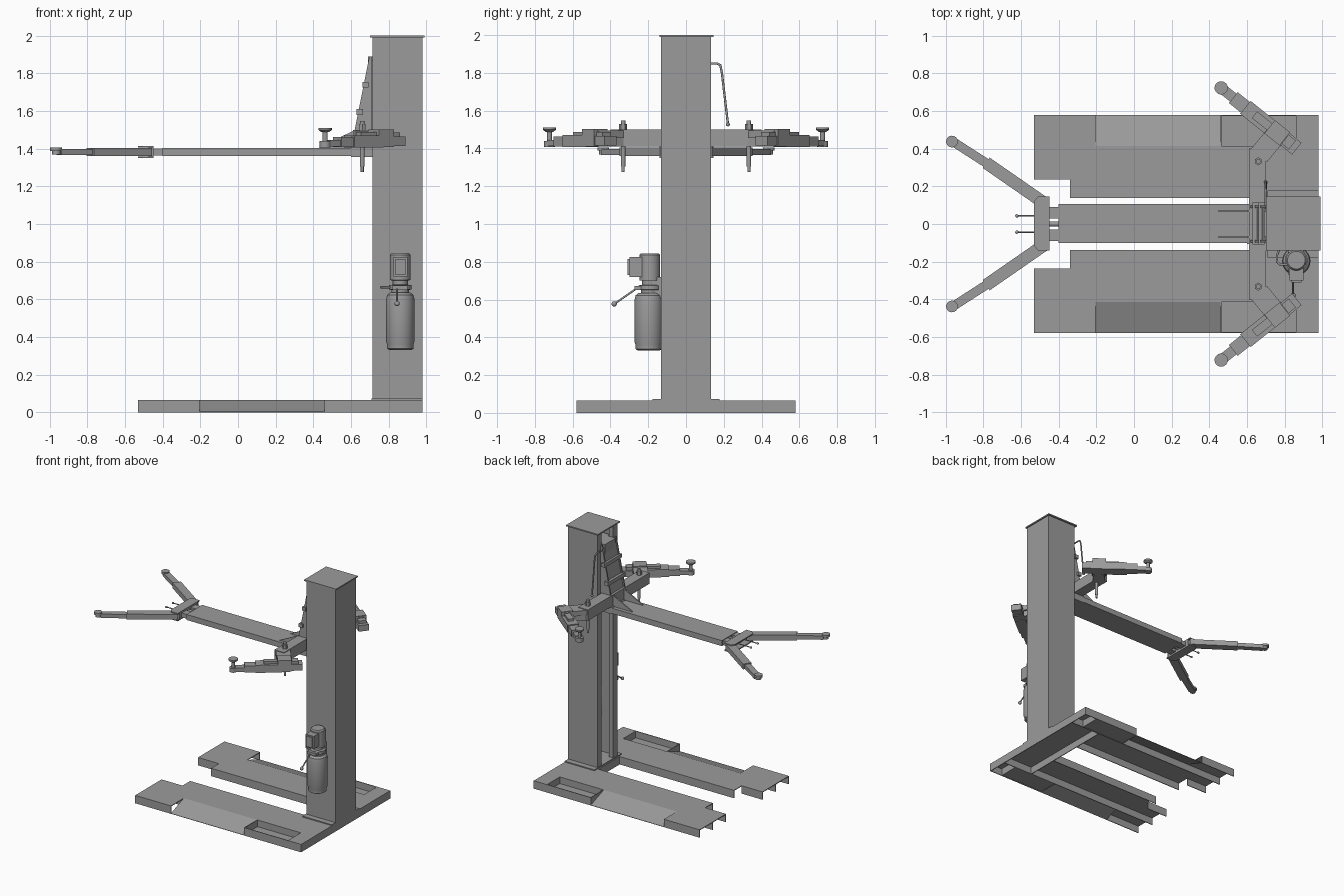
import bpy, bmesh, math
from mathutils import Vector

if "Cube" in bpy.data.objects:
    bpy.data.objects.remove(bpy.data.objects["Cube"])

grey = bpy.data.materials.new("dark_grey")
grey.diffuse_color = (0.33, 0.33, 0.33, 1)
grey.use_nodes = True
grey.node_tree.nodes["Principled BSDF"].inputs["Base Color"].default_value = grey.diffuse_color


def make(name, bm):
    bmesh.ops.recalc_face_normals(bm, faces=bm.faces)
    me = bpy.data.meshes.new(name)
    bm.to_mesh(me)
    bm.free()
    me.materials.append(grey)
    ob = bpy.data.objects.new(name, me)
    bpy.context.collection.objects.link(ob)
    return ob


def smooth(ob):
    bpy.ops.object.select_all(action='DESELECT')
    bpy.context.view_layer.objects.active = ob
    ob.select_set(True)
    bpy.ops.object.shade_smooth_by_angle(angle=math.radians(35))


def prism(name, pts, off):
    """Extrude a closed 3D polygon by a vector."""
    bm = bmesh.new()
    f = bm.faces.new([bm.verts.new(p) for p in pts])
    r = bmesh.ops.extrude_face_region(bm, geom=[f])
    bmesh.ops.translate(bm, vec=off, verts=[v for v in r['geom'] if isinstance(v, bmesh.types.BMVert)])
    return make(name, bm)


def box(name, x0, x1, y0, y1, z0, z1):
    return prism(name, [(x0, y0, z0), (x1, y0, z0), (x1, y1, z0), (x0, y1, z0)], (0, 0, z1 - z0))


def beam(name, a, b, w, z0, z1, s=1, w2=None):
    """Box along a plan segment, optionally tapered; s mirrors in y."""
    a, b = Vector((a[0], a[1] * s)), Vector((b[0], b[1] * s))
    d = (b - a).normalized()
    n = Vector((-d.y, d.x))
    n0, n1 = n * w / 2, n * (w2 or w) / 2
    pts = [(p.x, p.y, z0) for p in (a + n0, b + n1, b - n1, a - n0)]
    return prism(name, pts, (0, 0, z1 - z0))


def rod(name, a, b, r, n=20):
    a, b = Vector(a), Vector(b)
    bm = bmesh.new()
    bmesh.ops.create_cone(bm, cap_ends=True, segments=n, radius1=r, radius2=r, depth=(b - a).length)
    q = Vector((0, 0, 1)).rotation_difference(b - a).to_matrix()
    bmesh.ops.rotate(bm, matrix=q, verts=bm.verts)
    bmesh.ops.translate(bm, vec=(a + b) / 2, verts=bm.verts)
    ob = make(name, bm)
    if n > 8:
        smooth(ob)
    return ob


def ball(name, c, r):
    bm = bmesh.new()
    bmesh.ops.create_uvsphere(bm, u_segments=16, v_segments=10, radius=r)
    bmesh.ops.translate(bm, vec=c, verts=bm.verts)
    smooth(make(name, bm))


def lathe(name, prof, cx, cy, n=32):
    bm = bmesh.new()
    vs = [bm.verts.new((r, 0, z)) for r, z in prof]
    es = [bm.edges.new(e) for e in zip(vs, vs[1:])]
    bmesh.ops.spin(bm, geom=vs + es, cent=(0, 0, 0), axis=(0, 0, 1), angle=2 * math.pi, steps=n)
    bmesh.ops.remove_doubles(bm, verts=bm.verts, dist=1e-5)
    bmesh.ops.translate(bm, vec=(cx, cy, 0), verts=bm.verts)
    smooth(make(name, bm))


def pipe(name, pts, r):
    for i, (a, b) in enumerate(zip(pts, pts[1:])):
        rod(f"{name}_{i}", a, b, r, 12)
        ball(f"{name}_bend_{i}", b, r)


H, T = 0.065, 0.006

# Base: hollow sheet-metal runners with drive-over ramps
for s, side in ((1, "back"), (-1, "front")):
    def sheet(name, x0, x1, y0, y1, z0=H - T, z1=H):
        box(f"{side}_{name}", x0, x1, min(s * y0, s * y1), max(s * y0, s * y1), z0, z1)
    sheet("runner_deck", -0.34, 0.70, 0.137, 0.41)
    sheet("runner_tip", -0.53, -0.34, 0.237, 0.41)
    sheet("outer_deck", -0.53, -0.205, 0.41, 0.58)
    sheet("foot_edge_deck", 0.86, 0.98, 0.41, 0.58)
    sheet("pocket_floor", 0.46, 0.86, 0.41, 0.58, 0.004, 0.010)
    sheet("inner_wall", -0.34, 0.70, 0.137, 0.137 + T, 0, H)
    sheet("tip_wall", -0.53, -0.34, 0.237, 0.237 + T, 0, H)
    sheet("middle_wall", -0.53, 0.98, 0.407, 0.407 + T, 0, H)
    sheet("outer_wall_a", -0.53, -0.205, 0.58 - T, 0.58, 0, H)
    sheet("outer_wall_b", 0.46, 0.98, 0.58 - T, 0.58, 0, H)
    sheet("pocket_wall_a", 0.86, 0.86 + T, 0.41, 0.58, 0, H)
    sheet("pocket_wall_b", 0.46, 0.46 + T, 0.41, 0.58, 0, H)
    prism(f"{side}_ramp", [(-0.205, s * 0.413, H), (-0.205, s * 0.58, 0.003), (-0.205, s * 0.58, 0),
                           (-0.205, s * 0.413, H - T)], (0.665, 0, 0))
box("foot_deck", 0.70, 0.98, -0.41, 0.41, H - T, H)
box("foot_back_wall", 0.98 - T, 0.98, -0.58, 0.58, 0, H)
box("foot_inner_wall", 0.70, 0.70 + T, -0.41, 0.41, 0, H - T)
box("column_foot_plate", 0.71, 0.98, -0.178, 0.178, H, 0.073)

# Column: lipped channel open toward the lift arms
t = 0.008
half = [(0.98, 0.132), (0.715, 0.132), (0.715, 0.075), (0.755, 0.075), (0.755, 0.075 + t),
        (0.715 + t, 0.075 + t), (0.715 + t, 0.132 - t), (0.98 - t, 0.132 - t)]
prof = half + [(x, -y) for x, y in reversed(half)]
prism("column", [(x, y, 0.073) for x, y in prof], (0, 0, 1.917))
box("column_cap", 0.70, 0.99, -0.14, 0.145, 1.99, 2.0)

# Carriage: slider in the column, sloped back rest, cross beam
box("carriage_slider", 0.76, 0.93, -0.10, 0.10, 1.36, 1.89)
box("carriage_neck", 0.69, 0.77, -0.07, 0.07, 1.36, 1.89)
prism("back_rest", [(0.715, -0.085, 1.87), (0.70, -0.085, 1.87), (0.632, -0.085, 1.5), (0.715, -0.085, 1.5)],
      (0, 0.17, 0))
for s in (1, -1):
    prism("back_rest_side", [(0.712, s * 0.085, 1.89), (0.698, s * 0.085, 1.89), (0.62, s * 0.085, 1.5),
                             (0.712, s * 0.085, 1.5)], (0, s * 0.012, 0))
for z, x in ((1.74, 0.668), (1.595, 0.638)):
    box("bumper_bar", x - 0.008, x + 0.025, -0.11, 0.115, z - 0.015, z + 0.015)
box("cross_beam", 0.612, 0.70, -0.40, 0.40, 1.41, 1.50)
box("cross_beam_base", 0.60, 0.715, -0.105, 0.105, 1.355, 1.41)

# Long central arm with fork head
box("long_arm", -0.40, 0.62, -0.10, 0.105, 1.36, 1.405)
for s in (1, -1):
    prism("arm_gusset", [(0.43, s * 0.075, 1.405), (0.612, s * 0.075, 1.405), (0.612, s * 0.075, 1.495)],
          (0, -s * 0.01, 0))
    box("extension_rail", -0.46, -0.25, s * 0.06 - 0.03, s * 0.06 + 0.03, 1.364, 1.40)
rod("extension_rod", (-0.46, 0, 1.382), (-0.38, 0, 1.382), 0.014)
head = [(-0.53, 0.12), (-0.51, 0.145), (-0.45, 0.145), (-0.45, -0.14), (-0.51, -0.14), (-0.53, -0.115)]
for z in (1.35, 1.406):
    prism("fork_head_plate", [(x, y, z) for x, y in head], (0, 0, 0.009))
box("fork_head_wall", -0.475, -0.45, -0.12, 0.12, 1.359, 1.406)

for s, side in ((1, "back"), (-1, "front")):
    # Far swing arm
    beam(side + "_far_arm", (-0.475, 0.11), (-0.785, 0.325), 0.066, 1.361, 1.405, s)
    beam(side + "_far_arm_extension", (-0.77, 0.314), (-0.95, 0.43), 0.048, 1.366, 1.398, s)
    rod(side + "_far_pad_stem", (-0.965, s * 0.438, 1.368), (-0.965, s * 0.438, 1.39), 0.022)
    rod(side + "_far_pad", (-0.967, s * 0.438, 1.388), (-0.967, s * 0.438, 1.406), 0.031)
    rod(side + "_lock_pin", (-0.47, s * 0.043, 1.385), (-0.62, s * 0.043, 1.385), 0.004, 12)
    ball(side + "_lock_pin_knob", (-0.622, s * 0.043, 1.385), 0.009)

    # Near swing arm, running out in stepped telescoping sections
    A, B = Vector((0.865, 0.40)), Vector((0.463, 0.723))
    def at(f):
        return A.lerp(B, f)
    beam(side + "_arm_bracket", (0.665, 0.365), (0.775, 0.50), 0.11, 1.455, 1.495, s)
    beam(side + "_arm_bracket_lower", (0.66, 0.36), (0.75, 0.47), 0.10, 1.41, 1.455, s, 0.07)
    beam(side + "_arm_housing", at(0.16), at(0.36), 0.09, 1.41, 1.503, s)
    beam(side + "_arm_tail", at(0.0), at(0.2), 0.08, 1.415, 1.465, s)
    beam(side + "_arm_tail_top", at(0.06), at(0.18), 0.06, 1.46, 1.487, s)
    beam(side + "_near_arm_outer", at(0.3), at(0.68), 0.088, 1.407, 1.47, s)
    beam(side + "_arm_rib", at(0.34), at(0.56), 0.045, 1.47, 1.488, s)
    beam(side + "_near_arm_middle", at(0.6), at(0.84), 0.074, 1.41, 1.462, s)
    beam(side + "_near_arm_inner", at(0.8), at(0.97), 0.054, 1.412, 1.445, s)
    x, y = B.x, B.y * s
    rod(side + "_pad_boss", (x, y, 1.407), (x, y, 1.44), 0.029)
    rod(side + "_pad_screw", (x, y, 1.43), (x, y, 1.495), 0.013)
    lathe(side + "_lift_pad", [(0, 1.488), (0.02, 1.488), (0.035, 1.499), (0.035, 1.511), (0, 1.511)], x, y)

    # Pivot pin
    x, y = 0.66, s * 0.333
    rod(side + "_pivot_pin", (x, y, 1.305), (x, y, 1.53), 0.012)
    rod(side + "_pivot_pin_tip", (x, y, 1.275), (x, y, 1.31), 0.008)
    rod(side + "_pivot_pin_head", (x, y, 1.50), (x, y, 1.53), 0.021, 6)
    rod(side + "_pivot_pin_cap", (x, y, 1.53), (x, y, 1.548), 0.012)

# Release lever beside the column
pipe("release_lever", [(0.70, 0.08, 1.85), (0.70, 0.165, 1.85), (0.70, 0.182, 1.84), (0.70, 0.19, 1.80),
                       (0.70, 0.222, 1.53)], 0.006)
ball("release_lever_tip", (0.70, 0.222, 1.527), 0.010)

# Hydraulic power unit
px, py = 0.862, -0.197
lathe("oil_tank", [(0, 0.33), (0.058, 0.33), (0.07, 0.338), (0.07, 0.36), (0.075, 0.375), (0.075, 0.60),
                   (0.07, 0.622), (0.055, 0.635), (0, 0.638)], px, py)
lathe("pump_body", [(0, 0.62), (0.046, 0.62), (0.046, 0.65), (0.06, 0.652), (0.06, 0.675), (0.04, 0.678),
                    (0.04, 0.70), (0.055, 0.702), (0.055, 0.835), (0.047, 0.845), (0, 0.845)], px, -0.192)
box("pump_bracket", 0.82, 0.90, -0.19, -0.13, 0.60, 0.72)
box("valve_block", 0.82, 0.90, -0.272, -0.19, 0.65, 0.672)
box("motor_box", 0.826, 0.90, -0.30, -0.22, 0.72, 0.825)
box("motor_box_cover", 0.836, 0.89, -0.31, -0.30, 0.73, 0.815)
rod("pump_handle", (0.845, -0.26, 0.66), (0.845, -0.375, 0.58), 0.005, 12)
ball("pump_handle_knob", (0.845, -0.38, 0.577), 0.014)
pipe("oil_hose", [(0.83, -0.215, 0.664), (0.775, -0.215, 0.664), (0.76, -0.20, 0.664), (0.76, -0.165, 0.664),
                  (0.775, -0.125, 0.664)], 0.006)
